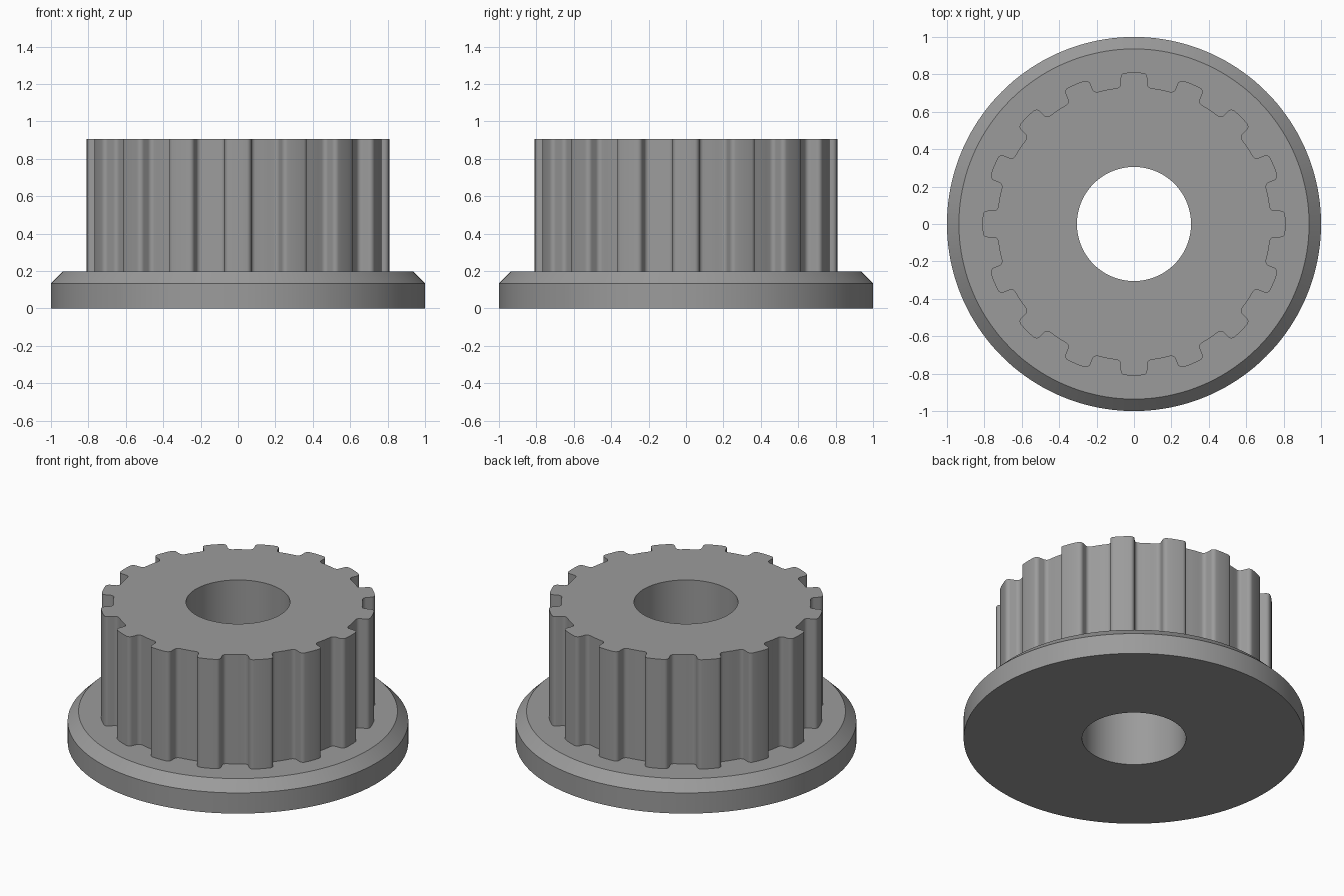
import bpy, bmesh, math

if "Cube" in bpy.data.objects:
    bpy.data.objects.remove(bpy.data.objects["Cube"])

TEETH = 16
TIP_R, ROOT_R, HALF_W = 0.81, 0.732, 0.071
TIP_FILLET, ROOT_FILLET = 0.025, 0.025
SEG = 5                       # segments per rounded corner
BORE_R, FLANGE_R, RIM_R = 0.305, 1.0, 0.936
Z_EDGE, Z_FLANGE, Z_TOP = 0.134, 0.197, 0.905


def arc(cx, cy, r, a0, a1):
    return [(cx + r * math.cos(a0 + (a1 - a0) * i / SEG),
             cy + r * math.sin(a0 + (a1 - a0) * i / SEG)) for i in range(SEG + 1)]


def half_tooth():
    """Polar points (radius, angle) from tooth centre to gap centre, tooth along +x."""
    tip = arc(TIP_R - TIP_FILLET - 0.002, HALF_W - TIP_FILLET, TIP_FILLET, 0, math.pi / 2)
    cy = HALF_W + ROOT_FILLET
    cx = math.sqrt((ROOT_R + ROOT_FILLET) ** 2 - cy ** 2)
    end = math.pi + math.atan2(cy, cx)
    root = arc(cx, cy, ROOT_FILLET, 1.5 * math.pi, end)
    pts = [(math.hypot(x, y), math.atan2(y, x)) for x, y in tip + root]
    gap, last = math.pi / TEETH, pts[-1][1]
    pts = [(TIP_R, 0.0), (TIP_R, pts[0][1] * 0.5)] + pts
    pts += [(ROOT_R, last + (gap - last) * t) for t in (0.5, 1.0)]
    return pts


# Full toothed outline, mirrored per tooth and repeated round the axis
half = half_tooth()
tooth = [(r, -a) for r, a in reversed(half[1:-1])] + half
outline = [(r, a + 2 * math.pi * k / TEETH) for k in range(TEETH) for r, a in tooth]

# Stacked rings: (radius or None for the toothed outline, height)
RINGS = [(BORE_R, 0), (FLANGE_R, 0), (FLANGE_R, Z_EDGE), (RIM_R, Z_FLANGE),
         (None, Z_FLANGE), (None, Z_TOP), (BORE_R, Z_TOP)]
bm = bmesh.new()
rings = [[bm.verts.new(((rad or r) * math.cos(a), (rad or r) * math.sin(a), z))
          for r, a in outline] for rad, z in RINGS]
n = len(outline)
for k, lower in enumerate(rings):
    upper = rings[(k + 1) % len(rings)]
    for i in range(n):
        j = (i + 1) % n
        bm.faces.new((lower[i], lower[j], upper[j], upper[i]))
bmesh.ops.recalc_face_normals(bm, faces=bm.faces)

# Flanged toothed wheel with bore
mesh = bpy.data.meshes.new("toothed_wheel")
bm.to_mesh(mesh)
bm.free()
wheel = bpy.data.objects.new("toothed_wheel", mesh)
bpy.context.collection.objects.link(wheel)

metal = bpy.data.materials.new("grey_metal")
metal.diffuse_color = (0.33, 0.33, 0.33, 1)
metal.use_nodes = True
metal.node_tree.nodes["Principled BSDF"].inputs["Base Color"].default_value = metal.diffuse_color
mesh.materials.append(metal)

bpy.context.view_layer.objects.active = wheel
wheel.select_set(True)
bpy.ops.object.shade_smooth_by_angle(angle=math.radians(30))
